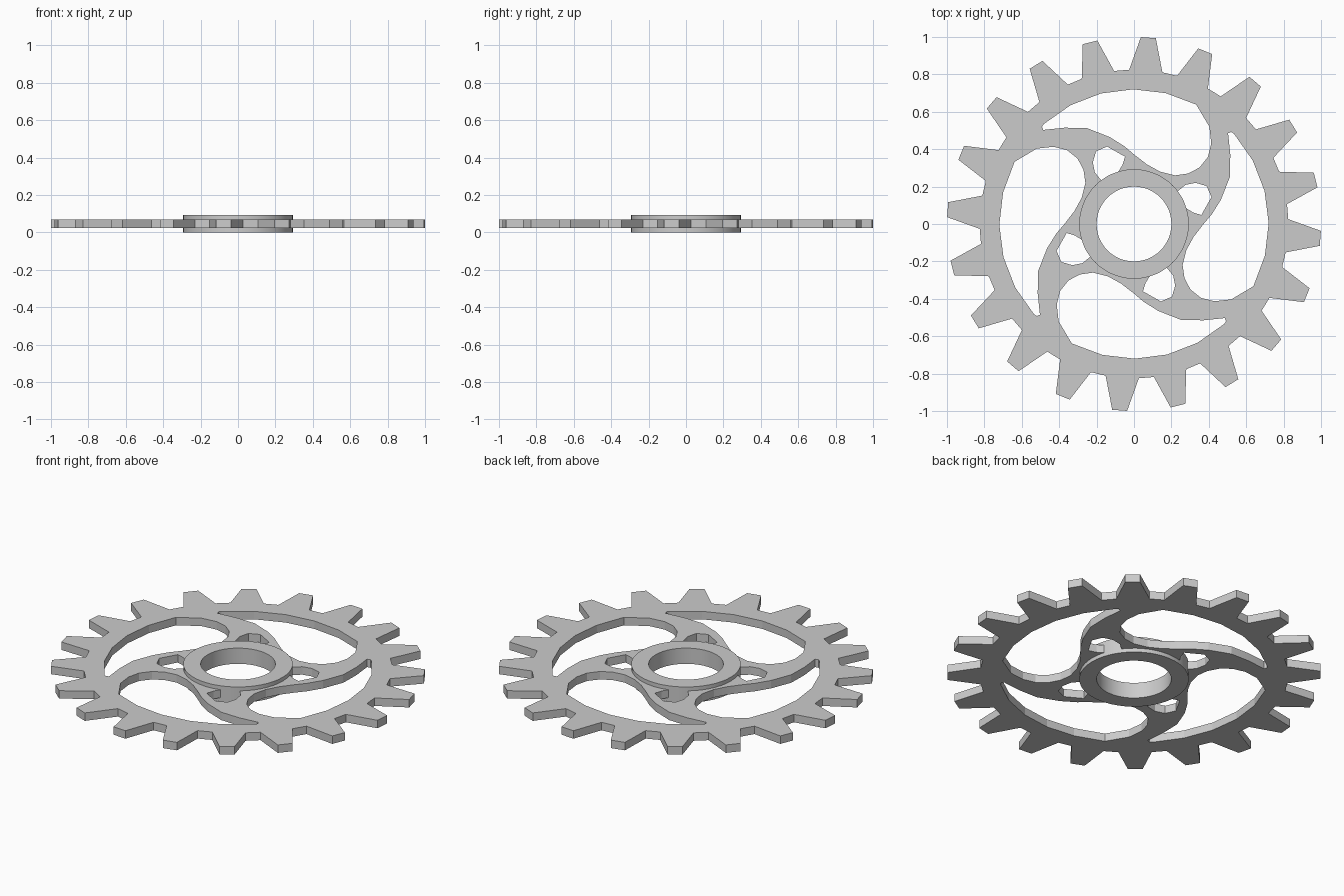
import bpy, bmesh
from math import sin, cos, radians

if "Cube" in bpy.data.objects:
    bpy.data.objects.remove(bpy.data.objects["Cube"])


def polar(r, deg):
    return (r * cos(radians(deg)), r * sin(radians(deg)))


def circle(r, n):
    return [polar(r, 360 * i / n) for i in range(n)]


def turned(points, deg):
    c, s = cos(radians(deg)), sin(radians(deg))
    return [(x * c - y * s, x * s + y * c) for x, y in points]


def plate(name, loops, z0, z1):
    """Filled flat outline (inner loops become holes) extruded from z0 to z1."""
    cu = bpy.data.curves.new(name, 'CURVE')
    cu.dimensions = '2D'
    cu.fill_mode = 'BOTH'
    cu.extrude = (z1 - z0) / 2
    for loop in loops:
        sp = cu.splines.new('POLY')
        sp.points.add(len(loop) - 1)
        for p, (x, y) in zip(sp.points, loop):
            p.co = (x, y, 0, 1)
        sp.use_cyclic_u = True
    ob = bpy.data.objects.new(name, cu)
    bpy.context.collection.objects.link(ob)
    ob.location.z = (z0 + z1) / 2
    bpy.ops.object.select_all(action='DESELECT')
    ob.select_set(True)
    bpy.context.view_layer.objects.active = ob
    bpy.ops.object.convert(target='MESH')
    ob = bpy.context.view_layer.objects.active
    # weld caps to walls
    bm = bmesh.new()
    bm.from_mesh(ob.data)
    bmesh.ops.remove_doubles(bm, verts=bm.verts, dist=0.0005)
    bmesh.ops.recalc_face_normals(bm, faces=bm.faces)
    bm.to_mesh(ob.data)
    bm.free()
    return ob


# Toothed rim outline: 20 tapered teeth
rim = []
for i in range(20):
    a = -4.4 + 18 * i
    rim += [polar(0.825, a - 6.2), polar(1.0, a - 2.3),
            polar(1.0, a + 2.3), polar(0.825, a + 6.2)]

# Large opening between two curved spokes: rim arc, then swept spoke edges
opening = [polar(0.72, 62.5 + 13.9 * i) for i in range(6)]
opening += [(-0.492, 0.52), (-0.485, 0.503), (-0.37, 0.515), (-0.25, 0.512),
            (-0.13, 0.465), (-0.05, 0.415), (0.0, 0.372), (0.07, 0.318),
            (0.14, 0.28), (0.22, 0.26), (0.29, 0.27), (0.35, 0.302),
            (0.395, 0.358), (0.413, 0.43), (0.403, 0.52)]

# Small window at the root of each spoke
window = [(-0.144, 0.414), (-0.203, 0.388), (-0.22, 0.33), (-0.209, 0.275),
          (-0.172, 0.23), (-0.09, 0.27), (-0.062, 0.315), (-0.048, 0.36)]

loops = [rim, circle(0.22, 48)]
for k in range(4):
    loops += [turned(opening, 90 * k), turned(window, 90 * k)]
wheel = plate("gear_wheel", loops, 0.023, 0.07)

# Thicker hub collar with shaft hole
hub = plate("hub_collar", [circle(0.293, 48), circle(0.2, 48)], 0.0, 0.093)

for ob in (wheel, hub):
    bpy.ops.object.select_all(action='DESELECT')
    ob.select_set(True)
    bpy.context.view_layer.objects.active = ob
    bpy.ops.object.shade_smooth_by_angle(angle=radians(10))
